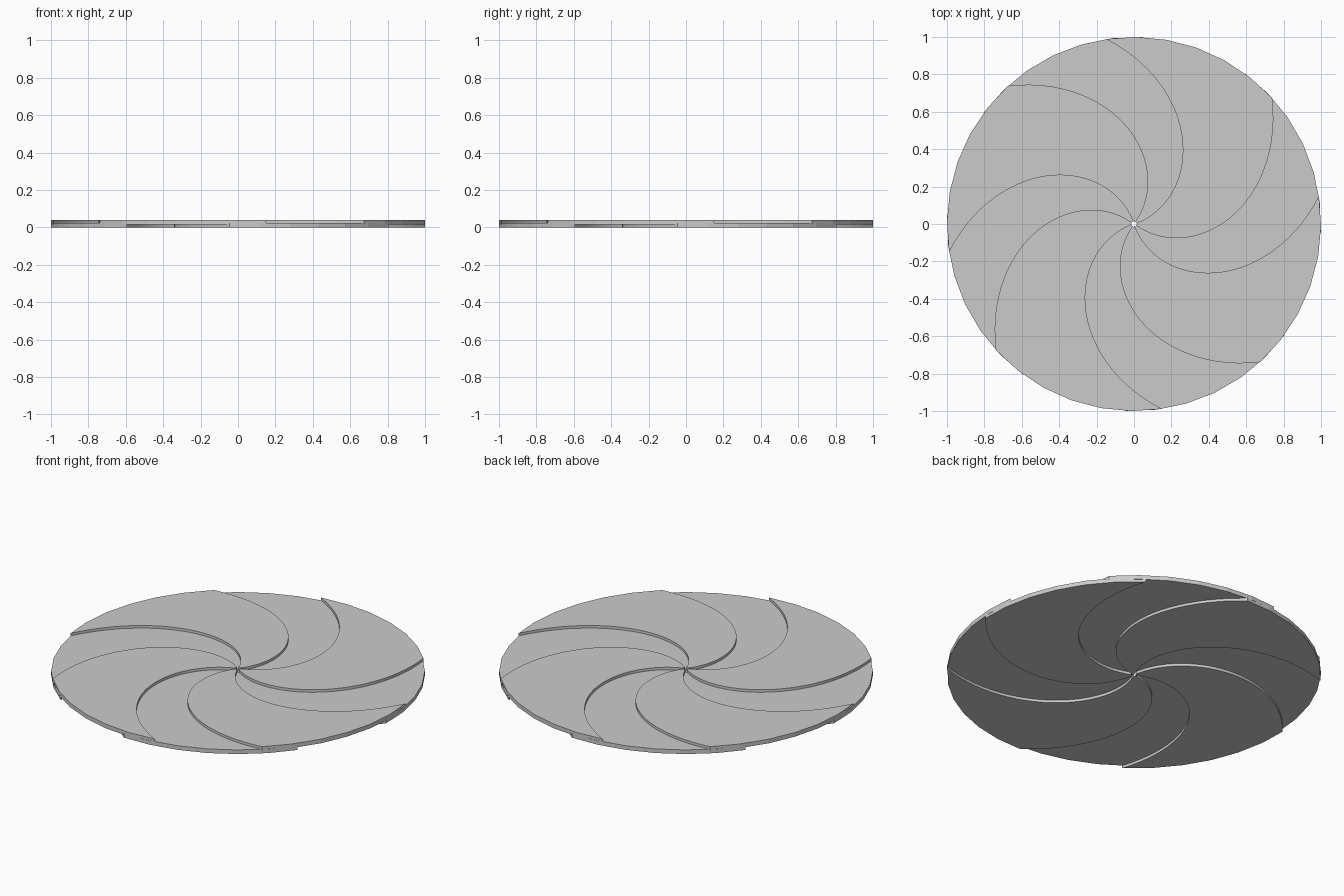
import bpy, bmesh
from math import radians, cos, sin

if "Cube" in bpy.data.objects:
    bpy.data.objects.remove(bpy.data.objects["Cube"])

R_IN, R_OUT = 0.015, 1.0      # hub hole and rim radius
TWIST = radians(80)           # spiral sweep per unit of radius
WIDTH = radians(56.25)        # angular width of a blade (overlaps its neighbours)
SEGS, RINGS = 6, 28
THICK, HEIGHT = 0.0245, 0.04


def spiral_blade(name, centre_deg, z0):
    """Flat spiral sector, solid from z0 to z0 + THICK."""
    bm = bmesh.new()
    layers = []
    for z in (z0, z0 + THICK):
        grid = []
        for i in range(RINGS + 1):
            r = R_IN + (R_OUT - R_IN) * i / RINGS
            row = []
            for j in range(SEGS + 1):
                a = radians(centre_deg) + TWIST * (r - 1) + WIDTH * (j / SEGS - 0.5)
                row.append(bm.verts.new((r * cos(a), r * sin(a), z)))
            grid.append(row)
        layers.append(grid)
    low, top = layers
    for i in range(RINGS):
        for j in range(SEGS):
            for g in (low, top):
                bm.faces.new((g[i][j], g[i + 1][j], g[i + 1][j + 1], g[i][j + 1]))
        # spiral side walls
        for j in (0, SEGS):
            bm.faces.new((low[i][j], low[i + 1][j], top[i + 1][j], top[i][j]))
    # hub and rim walls
    for i in (0, RINGS):
        for j in range(SEGS):
            bm.faces.new((low[i][j], low[i][j + 1], top[i][j + 1], top[i][j]))
    bmesh.ops.recalc_face_normals(bm, faces=bm.faces)
    mesh = bpy.data.meshes.new(name)
    bm.to_mesh(mesh)
    bm.free()
    bpy.context.collection.objects.link(bpy.data.objects.new(name, mesh))


# Four raised blades alternate with four lower blades
for k in range(4):
    spiral_blade(f"upper_blade_{k + 1}", 70.5 + 90 * k, HEIGHT - THICK)
    spiral_blade(f"lower_blade_{k + 1}", 115.5 + 90 * k, 0.0)
